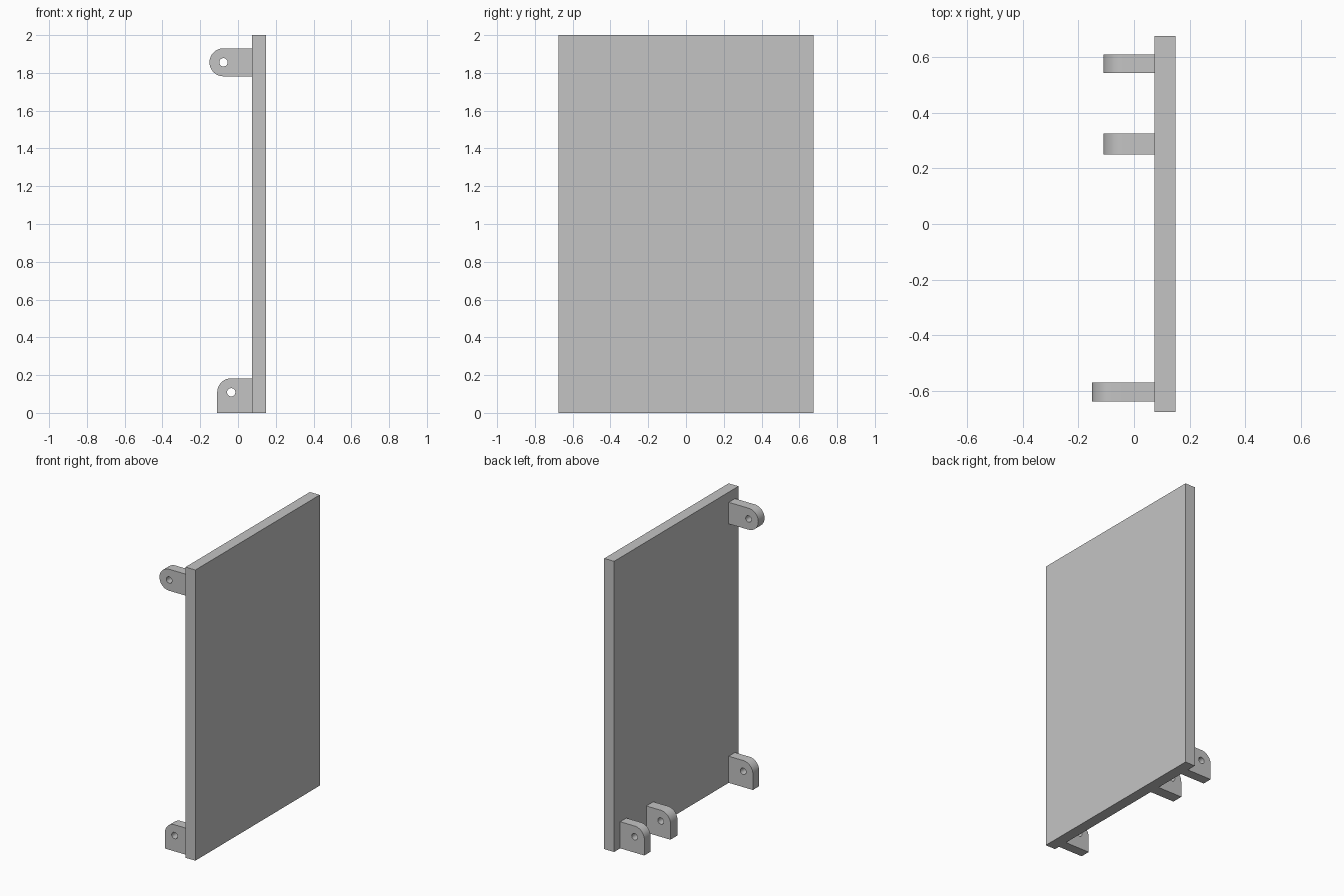
import bpy
import bmesh
from math import cos, sin, pi, radians
from mathutils import Vector

cube = bpy.data.objects.get("Cube")
if cube:
    bpy.data.objects.remove(cube, do_unlink=True)

PANEL_BACK, PANEL_FACE = 0.074, 0.149   # panel thickness along x
HALF_WIDTH, HEIGHT = 0.676, 2.0
LUG_RADIUS, HOLE_RADIUS = 0.074, 0.022

grey = bpy.data.materials.new("plain grey")
grey.use_nodes = True
colour = (0.55, 0.55, 0.55, 1)
grey.diffuse_color = colour
grey.node_tree.nodes["Principled BSDF"].inputs["Base Color"].default_value = colour


def add_object(name, bm):
    mesh = bpy.data.meshes.new(name)
    bm.to_mesh(mesh)
    bm.free()
    mesh.materials.append(grey)
    obj = bpy.data.objects.new(name, mesh)
    bpy.context.collection.objects.link(obj)
    return obj


def arc(cx, cz, radius, start, end, steps):
    angles = [radians(start + (end - start) * i / steps) for i in range(steps + 1)]
    return [(cx + radius * cos(a), cz + radius * sin(a)) for a in angles]


def add_lug(name, outline, hole_centre, y_min, y_max):
    """Plate with a round hole, extruded along y from an x-z outline."""
    bm = bmesh.new()
    hole = arc(*hole_centre, HOLE_RADIUS, 0, 360, 32)[:-1]
    edges = []
    for loop in (outline, hole):
        verts = [bm.verts.new((x, y_min, z)) for x, z in loop]
        edges += [bm.edges.new((v, verts[i - 1])) for i, v in enumerate(verts)]
    bmesh.ops.triangle_fill(bm, edges=edges, use_beauty=True, normal=Vector((0, -1, 0)))
    result = bmesh.ops.extrude_face_region(bm, geom=bm.faces[:], use_keep_orig=True)
    moved = [g for g in result["geom"] if isinstance(g, bmesh.types.BMVert)]
    bmesh.ops.translate(bm, verts=moved, vec=(0, y_max - y_min, 0))
    bmesh.ops.recalc_face_normals(bm, faces=bm.faces[:])
    obj = add_object(name, bm)
    bpy.ops.object.select_all(action="DESELECT")
    obj.select_set(True)
    bpy.context.view_layer.objects.active = obj
    bpy.ops.object.shade_smooth_by_angle(angle=radians(30))


# Flat upright panel
bm = bmesh.new()
bmesh.ops.create_cube(bm, size=1)
bmesh.ops.scale(bm, verts=bm.verts, vec=(PANEL_FACE - PANEL_BACK, 2 * HALF_WIDTH, HEIGHT))
bmesh.ops.translate(bm, verts=bm.verts, vec=((PANEL_FACE + PANEL_BACK) / 2, 0, HEIGHT / 2))
add_object("panel", bm)

# Lower lugs: square foot with one rounded upper corner
cx, cz = -0.036, 0.109
foot = [(PANEL_BACK, cz + LUG_RADIUS)] + arc(cx, cz, LUG_RADIUS, 90, 180, 16)
foot += [(cx - LUG_RADIUS, 0), (PANEL_BACK, 0)]
for name, y_min, y_max in (("lower_front_lug", -0.638, -0.57),
                           ("lower_middle_lug", 0.25, 0.326),
                           ("lower_rear_lug", 0.543, 0.61)):
    add_lug(name, foot, (cx, cz), y_min, y_max)

# Upper lug: fully rounded end
cx, cz = -0.077, 1.856
tab = [(PANEL_BACK, cz + LUG_RADIUS)] + arc(cx, cz, LUG_RADIUS, 90, 270, 32)
tab += [(PANEL_BACK, cz - LUG_RADIUS)]
add_lug("upper_front_lug", tab, (cx, cz), -0.638, -0.57)
